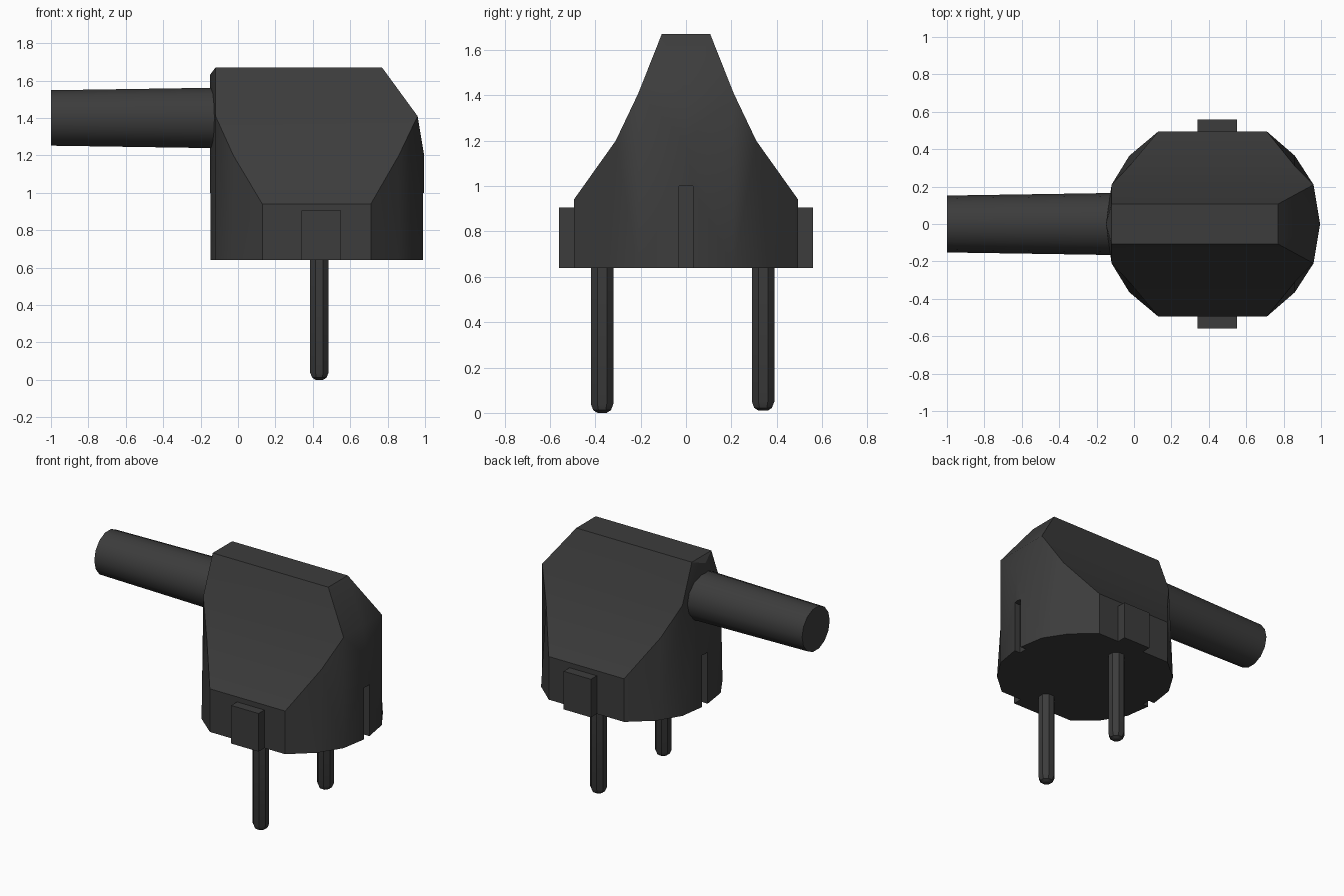
import bpy, bmesh, math
from mathutils import Matrix, Vector

if "Cube" in bpy.data.objects:
    bpy.data.objects.remove(bpy.data.objects["Cube"])

rubber = bpy.data.materials.new("black_rubber")
rubber.diffuse_color = (0.045, 0.045, 0.045, 1)
rubber.use_nodes = True
rubber.node_tree.nodes["Principled BSDF"].inputs["Base Color"].default_value = rubber.diffuse_color


def finish(name, bm, smooth=True):
    bmesh.ops.remove_doubles(bm, verts=bm.verts, dist=1e-4)
    bmesh.ops.recalc_face_normals(bm, faces=bm.faces)
    me = bpy.data.meshes.new(name)
    bm.to_mesh(me)
    bm.free()
    ob = bpy.data.objects.new(name, me)
    bpy.context.collection.objects.link(ob)
    me.materials.append(rubber)
    if smooth:
        bpy.ops.object.select_all(action='DESELECT')
        bpy.context.view_layer.objects.active = ob
        ob.select_set(True)
        bpy.ops.object.shade_smooth_by_angle(angle=math.radians(30))
    return ob


def box(name, lo, hi):
    bm = bmesh.new()
    lo, hi = Vector(lo), Vector(hi)
    bmesh.ops.create_cube(bm, size=1, matrix=Matrix.Translation((lo + hi) / 2)
                          @ Matrix.Diagonal((*(hi - lo), 1)))
    return finish(name, bm, False)


def lathe(name, rings, sides, matrix):
    """Capped round part from (radius, height) rings."""
    bm = bmesh.new()
    loops = [[bm.verts.new((r * math.cos(2 * math.pi * (i + .5) / sides),
                            r * math.sin(2 * math.pi * (i + .5) / sides), z))
              for i in range(sides)] for r, z in rings]
    for a, b in zip(loops, loops[1:]):
        for i in range(sides):
            j = (i + 1) % sides
            bm.faces.new((a[i], a[j], b[j], b[i]))
    bm.faces.new(loops[0])
    bm.faces.new(loops[-1])
    bm.transform(matrix)
    return finish(name, bm)


# Plug body: half outline at the base (right end to left end) and wall tops
Z0 = 0.64
base = [(0.995, 0), (0.96, .21), (0.86, .365), (0.71, .495),
        (0.13, .495), (-.025, .365), (-.12, .21), (-.15, 0)]
tops = [(0.995, 0, 1.2), (0.96, .21, 1.41), (0.86, .31, 1.2), (0.71, .495, .94),
        (0.13, .495, .94), (-.025, .31, 1.2), (-.12, .21, 1.41), (-.15, 0, 1.63)]
ridge_r, ridge_l = (0.77, .107, 1.67), (-.12, .107, 1.67)
mid_r, mid_l, brow = (0.77, 0, 1.67), (-.12, 0, 1.67), (0.96, 0, 1.41)

bm = bmesh.new()
low = [(x, y, Z0) for x, y in base]
polys = [(low[i], low[i + 1], tops[i + 1], tops[i]) for i in range(7)]
polys += [(tops[3], tops[4], tops[5], tops[2]),      # sloping flank
          (tops[2], tops[5], tops[6], tops[1]),
          (tops[1], tops[6], ridge_l, ridge_r),
          (tops[0], tops[1], brow),                  # right end slope
          (brow, tops[1], ridge_r, mid_r),
          (ridge_r, ridge_l, mid_l, mid_r),          # top
          (tops[6], tops[7], ridge_l),               # cable end
          (ridge_l, tops[7], mid_l),
          tuple(low)]                                # underside
for s in (1, -1):
    for p in polys:
        bm.faces.new([bm.verts.new((x, s * y, z)) for x, y, z in p])
body = finish("plug_body", bm)

# Earth-contact slots in both ends
for side, x0, x1 in (("right", .945, 1.1), ("left", -.3, -.1)):
    cutter = box("slot_cutter_" + side, (x0, -.03, .5), (x1, .03, 1.0))
    cutter.hide_render = True
    cutter.hide_viewport = True
    cutter.display_type = 'WIRE'
    mod = body.modifiers.new("slot_" + side, 'BOOLEAN')
    mod.operation = 'DIFFERENCE'
    mod.solver = 'EXACT'
    mod.object = cutter

# Side tabs
box("front_tab", (.34, -.56, Z0), (.55, -.45, .905))
box("back_tab", (.34, .45, Z0), (.55, .56, .905))

# Contact pins with rounded tips
for name, y, z in (("front_pin", -.37, 0), ("back_pin", .34, .01)):
    lathe(name, [(.022, 0), (.042, .012), (.054, .04), (.054, .68 - z)], 8,
          Matrix.Translation((.435, y, z)))

# Tapered cable
lathe("cable", [(.152, -1), (.166, -.1)], 14,
      Matrix.Translation((0, 0, 1.4)) @ Matrix.Rotation(math.pi / 2, 4, 'Y'))
